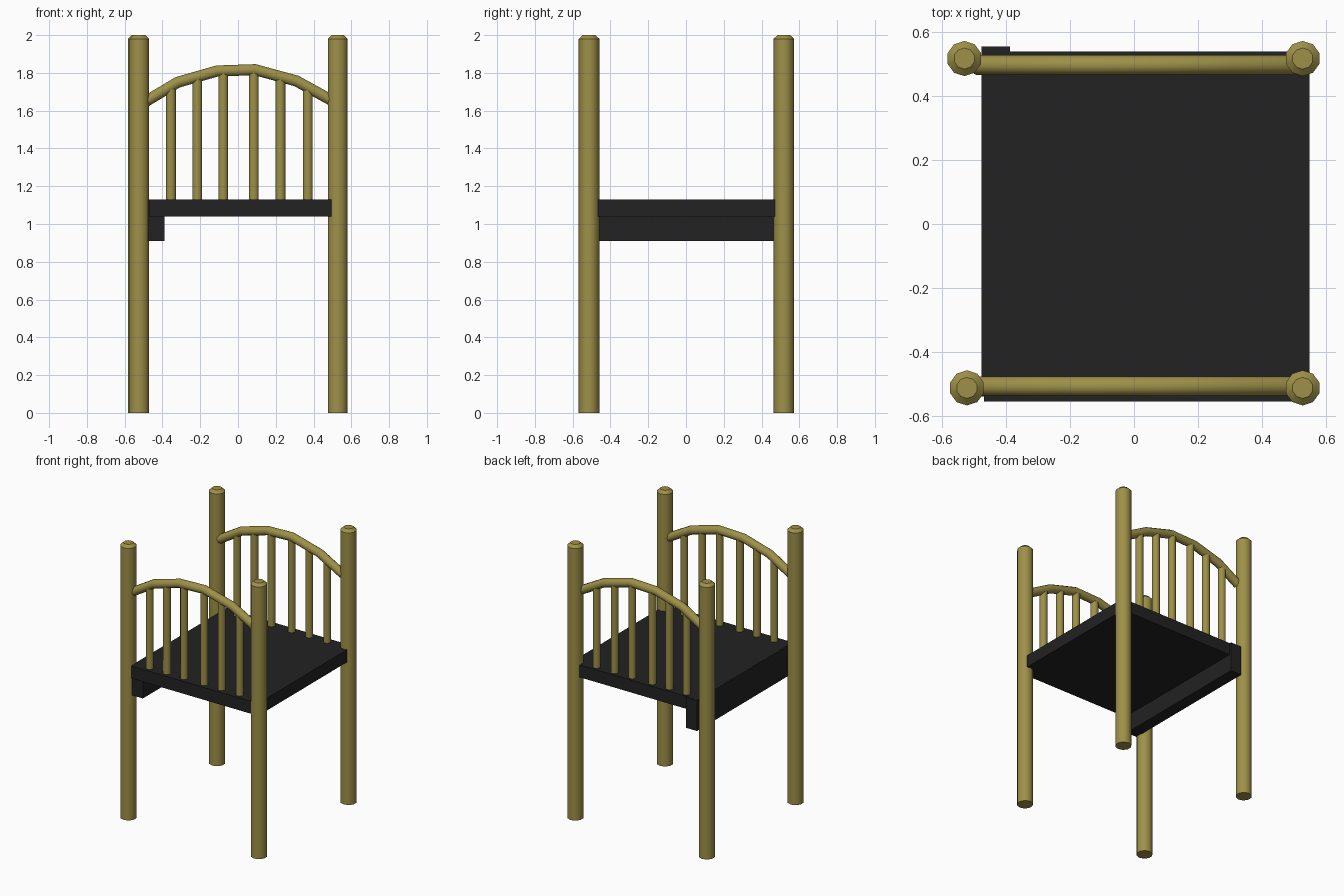
import bpy, bmesh
from mathutils import Vector, Matrix

cube = bpy.data.objects.get("Cube")
if cube:
    bpy.data.objects.remove(cube, do_unlink=True)


def material(name, colour):
    m = bpy.data.materials.new(name)
    m.use_nodes = True
    m.diffuse_color = colour
    m.node_tree.nodes["Principled BSDF"].inputs["Base Color"].default_value = colour
    return m


OLIVE = material("olive paint", (0.34, 0.28, 0.065, 1))
DARK = material("dark deck", (0.016, 0.016, 0.016, 1))


def add(name, bm, mat, smooth=False):
    mesh = bpy.data.meshes.new(name)
    bm.normal_update()
    bm.to_mesh(mesh)
    bm.free()
    mesh.materials.append(mat)
    ob = bpy.data.objects.new(name, mesh)
    bpy.context.collection.objects.link(ob)
    if smooth:
        bpy.ops.object.select_all(action='DESELECT')
        ob.select_set(True)
        bpy.context.view_layer.objects.active = ob
        bpy.ops.object.shade_smooth_by_angle(angle=0.66)
    return ob


def box(name, lo, hi):
    lo, hi = Vector(lo), Vector(hi)
    bm = bmesh.new()
    bmesh.ops.create_cube(bm, size=1, matrix=Matrix.Translation((lo + hi) / 2)
                          @ Matrix.Diagonal((hi - lo).to_4d()))
    return add(name, bm, DARK)


def rod(bm, x, y, z0, z1, r0, r1, sides):
    bmesh.ops.create_cone(bm, cap_ends=True, segments=sides, radius1=r0, radius2=r1,
                          depth=z1 - z0, matrix=Matrix.Translation((x, y, (z0 + z1) / 2)))


# Corner posts with chamfered tops
posts = {"front_right_post": (-0.523, -0.513), "front_left_post": (0.528, -0.513),
         "back_right_post": (-0.531, 0.518), "back_left_post": (0.528, 0.518)}
for name, (x, y) in posts.items():
    bm = bmesh.new()
    rod(bm, x, y, 0, 1.98, 0.055, 0.055, 10)
    top = max(bm.faces, key=lambda f: f.calc_center_median().z)
    rim = bmesh.ops.extrude_discrete_faces(bm, faces=[top])["faces"][0]
    for v in rim.verts:
        v.co = Vector((x + (v.co.x - x) * 0.6, y + (v.co.y - y) * 0.6, 2.0))
    add(name, bm, OLIVE, True)

# Deck and the support beam under its right edge
box("deck", (-0.47, -0.555, 1.04), (0.55, 0.54, 1.13))
box("support_beam", (-0.477, -0.54, 0.91), (-0.388, 0.555, 1.129))

# Arched railings with balusters
ARCH = [(-0.495, 1.645), (-0.32, 1.75), (-0.11, 1.81), (0.09, 1.817), (0.31, 1.757), (0.495, 1.655)]


def arch_height(x):
    for (x0, z0), (x1, z1) in zip(ARCH, ARCH[1:]):
        if x0 <= x <= x1:
            return z0 + (z1 - z0) * (x - x0) / (x1 - x0)


for side, y in (("front", -0.508), ("back", 0.498)):
    curve = bpy.data.curves.new(side + "_arch_rail", 'CURVE')
    curve.dimensions = '3D'
    curve.bevel_depth = 0.031
    curve.bevel_resolution = 3
    curve.use_fill_caps = True
    spline = curve.splines.new('POLY')
    spline.points.add(len(ARCH) - 1)
    for p, (x, z) in zip(spline.points, ARCH):
        p.co = (x, y, z, 1)
    curve.materials.append(OLIVE)
    rail = bpy.data.objects.new(side + "_arch_rail", curve)
    bpy.context.collection.objects.link(rail)
    bpy.ops.object.select_all(action='DESELECT')
    rail.select_set(True)
    bpy.context.view_layer.objects.active = rail
    bpy.ops.object.convert(target='MESH')
    bpy.ops.object.shade_smooth_by_angle(angle=0.66)

    bm = bmesh.new()
    for x in (-0.355, -0.215, -0.078, 0.084, 0.225, 0.37):
        rod(bm, x, y, 1.12, arch_height(x), 0.027, 0.027, 10)
    add(side + "_balusters", bm, OLIVE, True)
